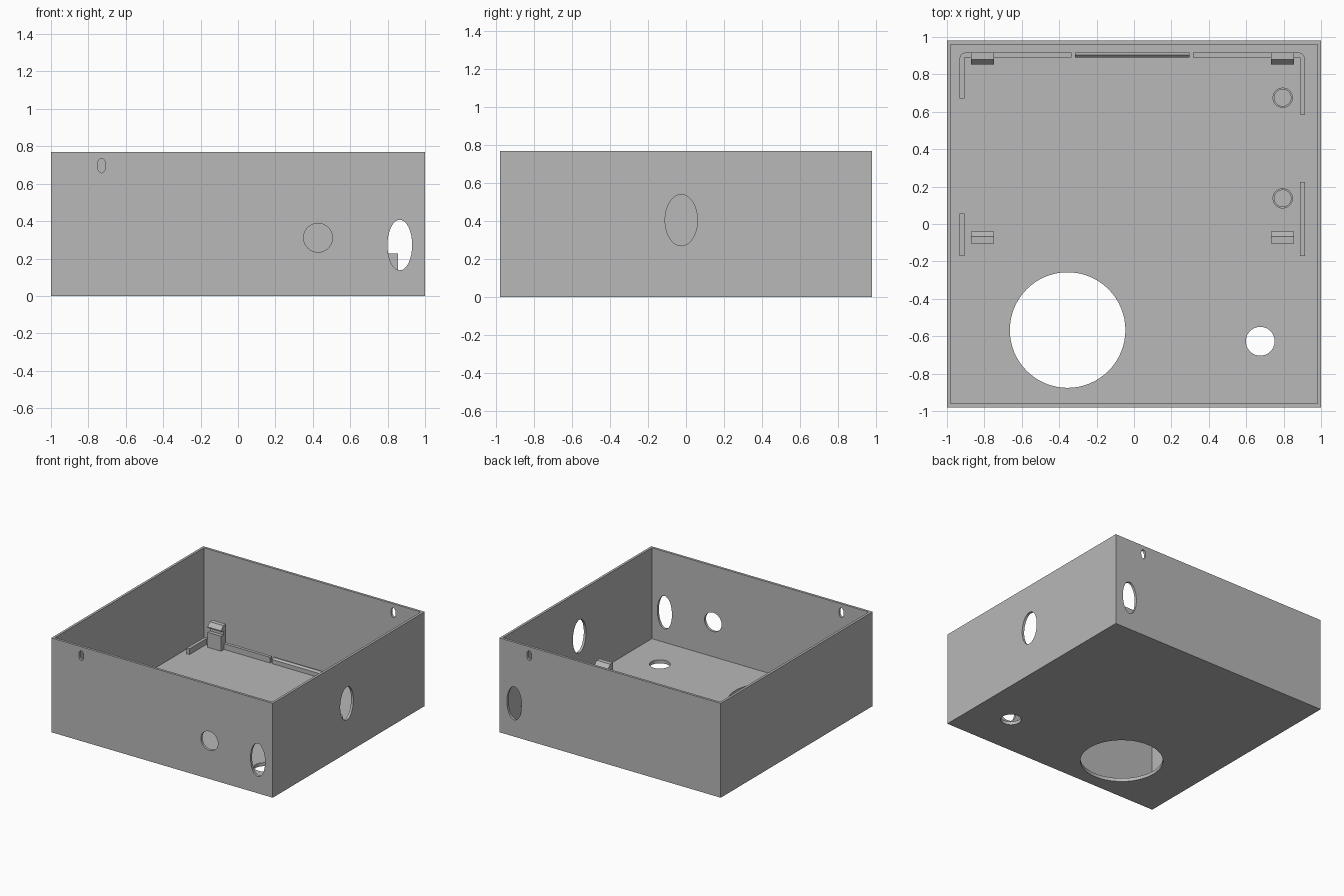
import bpy, bmesh, math
from mathutils import Matrix, Vector

if "Cube" in bpy.data.objects:
    bpy.data.objects.remove(bpy.data.objects["Cube"])

HX, HY, H = 1.0, 0.98, 0.77      # outer half sizes and height
WALL, FLOOR = 0.02, 0.028

grey = bpy.data.materials.new("plain grey")
grey.diffuse_color = (0.48, 0.48, 0.48, 1)
grey.use_nodes = True
grey.node_tree.nodes["Principled BSDF"].inputs["Base Color"].default_value = grey.diffuse_color


def finish(bm, name, smooth=False):
    bmesh.ops.recalc_face_normals(bm, faces=bm.faces[:])
    me = bpy.data.meshes.new(name)
    bm.to_mesh(me)
    bm.free()
    ob = bpy.data.objects.new(name, me)
    bpy.context.collection.objects.link(ob)
    me.materials.append(grey)
    if smooth:
        shade(ob)
    return ob


def shade(ob):
    bpy.ops.object.select_all(action='DESELECT')
    ob.select_set(True)
    bpy.context.view_layer.objects.active = ob
    bpy.ops.object.shade_smooth_by_angle(angle=math.radians(30))


def box_into(bm, x0, x1, y0, y1, z0, z1):
    m = Matrix.Translation(((x0 + x1) / 2, (y0 + y1) / 2, (z0 + z1) / 2))
    bmesh.ops.create_cube(bm, size=1, matrix=m @ Matrix.Diagonal((x1 - x0, y1 - y0, z1 - z0, 1)))


def box(name, *dims):
    bm = bmesh.new()
    box_into(bm, *dims)
    return finish(bm, name)


def prism(name, pts, vec, smooth=False):
    """Extrude a closed outline along vec."""
    bm = bmesh.new()
    f = bm.faces.new([bm.verts.new(p) for p in pts])
    r = bmesh.ops.extrude_face_region(bm, geom=[f])
    bmesh.ops.translate(bm, vec=vec, verts=[v for v in r["geom"] if isinstance(v, bmesh.types.BMVert)])
    return finish(bm, name, smooth)


def hole_into(bm, centre, axis, ra, rz):
    """Elliptical cutter; ra is the sideways radius, rz the other."""
    rot = {'X': Matrix.Rotation(math.pi / 2, 4, 'Z') @ Matrix.Rotation(math.pi / 2, 4, 'X'),
           'Y': Matrix.Rotation(math.pi / 2, 4, 'X'), 'Z': Matrix()}[axis]
    m = Matrix.Translation(centre) @ rot @ Matrix.Diagonal((ra, rz, 1, 1))
    bmesh.ops.create_cone(bm, cap_ends=True, segments=64, radius1=1, radius2=1, depth=0.12, matrix=m)


# Open box shell with wall and floor openings
shell = box("box_shell", -HX, HX, -HY, HY, 0, H)
cavity = box("cavity_cutter", -HX + WALL, HX - WALL, -HY + WALL, HY - WALL, FLOOR, H + 0.2)
bm = bmesh.new()
for s in (-1, 1):
    hole_into(bm, (0.865, s * HY, 0.272), 'Y', 0.066, 0.135)     # cable slots
    hole_into(bm, (s * 0.73, s * HY, 0.697), 'Y', 0.022, 0.039)  # lid screw holes
hole_into(bm, (0.428, -HY, 0.311), 'Y', 0.077, 0.077)
hole_into(bm, (HX, -0.025, 0.405), 'X', 0.085, 0.135)
hole_into(bm, (-0.355, -0.567, 0), 'Z', 0.309, 0.309)
hole_into(bm, (0.675, -0.627, 0), 'Z', 0.077, 0.077)
openings = finish(bm, "openings_cutter")
for cutter in (cavity, openings):
    bpy.context.view_layer.objects.active = shell
    mod = shell.modifiers.new("cut", 'BOOLEAN')
    mod.operation, mod.solver, mod.object = 'DIFFERENCE', 'EXACT', cutter
    bpy.ops.object.modifier_apply(modifier=mod.name)
for cutter in (cavity, openings):
    bpy.data.objects.remove(cutter)
shade(shell)

# Low rails around the circuit board
Z0, ZR = FLOOR - 0.004, 0.075


def corner_rail(name, x_out, side, y_end, x_end):
    """L-shaped rail with a rounded back corner."""
    T, R, yb = 0.026, 0.035, 0.917
    cx, cy = x_out - side * R, yb - R
    pts = [(x_out, y_end)]
    for i in range(9):
        a = math.pi / 2 * i / 8
        pts.append((cx + side * R * math.cos(a), cy + R * math.sin(a)))
    pts += [(x_end, yb), (x_end, yb - T), (x_out - side * T, yb - T), (x_out - side * T, y_end)]
    prism(name, [(x, y, Z0) for x, y in pts], Vector((0, 0, ZR - Z0)), True)


corner_rail("rail_back_left", -0.933, -1, 0.67, -0.333)
corner_rail("rail_back_right", 0.913, 1, 0.585, 0.315)
box("rail_front_left", -0.933, -0.907, -0.17, 0.055, Z0, ZR)
box("rail_front_right", 0.887, 0.913, -0.17, 0.225, Z0, ZR)
prism("rail_back_middle", [(-0.315, y, z) for y, z in
      ((0.891, Z0), (0.917, Z0), (0.917, ZR), (0.904, ZR), (0.891, ZR - 0.013))], Vector((0.613, 0, 0)))

# Snap clips: support ledge, slot for the board edge, sloped hook
clip = [(0, Z0), (0.065, Z0), (0.065, 0.15), (0.035, 0.15), (0.035, 0.178),
        (0.065, 0.186), (0.065, 0.195), (0.037, 0.226), (0, 0.226)]
for side, x in (("left", -0.872), ("right", 0.732)):
    for row, y, d in (("back", 0.917, -1), ("front", -0.105, 1)):
        prism(f"clip_{row}_{side}", [(x, y + d * p, z) for p, z in clip], Vector((0.123, 0, 0)))

# Standoffs with locating pins
for i, y in enumerate((0.675, 0.137)):
    bm = bmesh.new()
    for r, z0, z1 in ((0.054, Z0, 0.15), (0.047, 0.148, 0.185)):
        bmesh.ops.create_cone(bm, cap_ends=True, segments=40, radius1=r, radius2=r, depth=z1 - z0,
                              matrix=Matrix.Translation((0.795, y, (z0 + z1) / 2)))
    finish(bm, f"standoff_{i + 1}", True)
